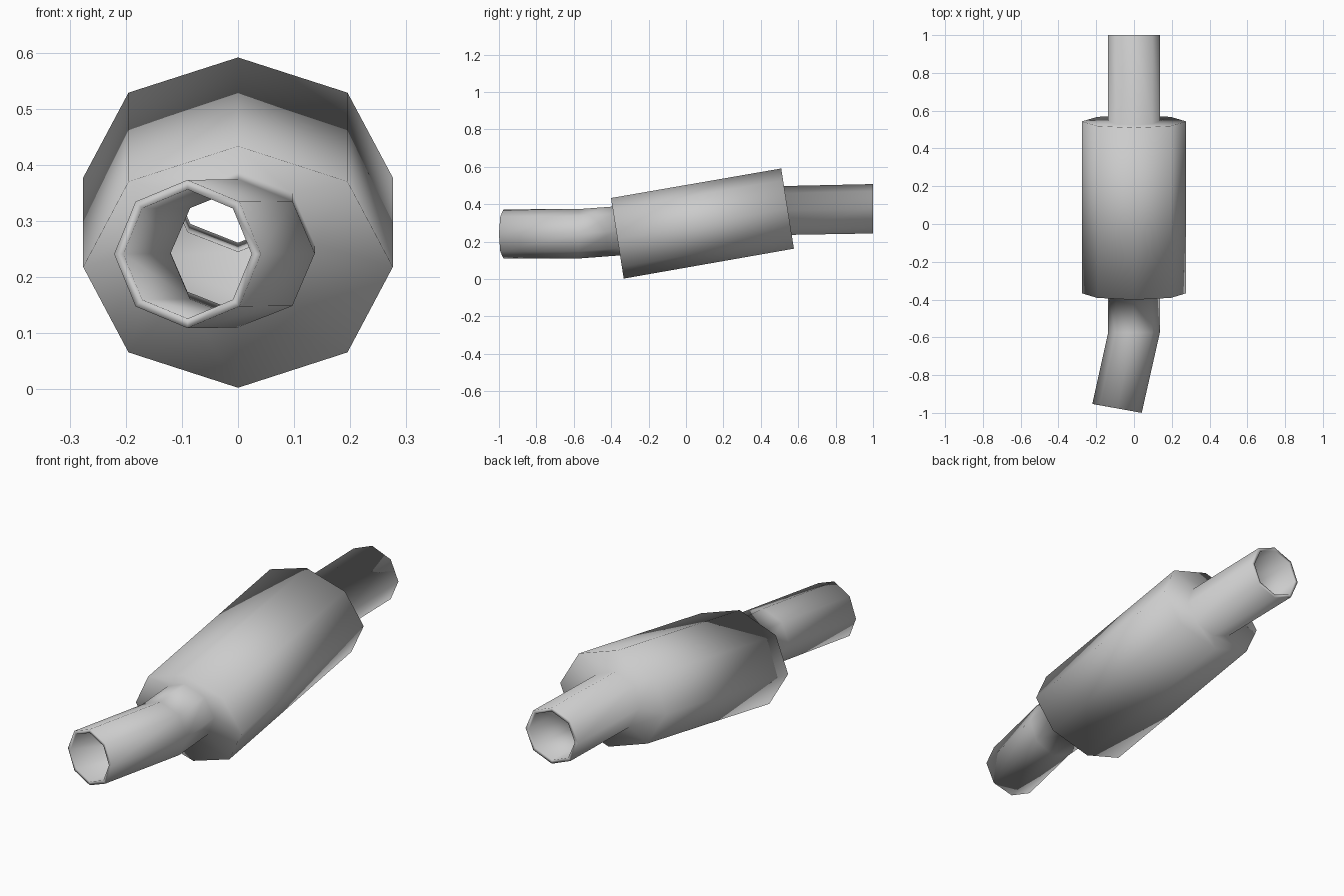
import bpy
import bmesh
from math import sin, cos, pi, radians
from mathutils import Vector, Euler

if "Cube" in bpy.data.objects:
    bpy.data.objects.remove(bpy.data.objects["Cube"])

SIDES = 8

# Rings along the pipe: centre, x radius, z radius, pitch and yaw in degrees
rings = [
    ((-0.090, -0.976, 0.241), 0.133, 0.132, 0, -10.4),   # front mouth
    ((0, -0.575, 0.242), 0.137, 0.132, 0, 0),            # bend
    ((0, -0.373, 0.257), 0.137, 0.132, 9, 0),            # front neck
    ((0, -0.367, 0.218), 0.276, 0.218, 9, 0),            # drum front
    ((0, 0.543, 0.377), 0.276, 0.217, 9, 0),             # drum back
    ((0, 0.544, 0.367), 0.137, 0.132, 9, 0),             # back neck
    ((0, 1.000, 0.376), 0.137, 0.132, 0, 0),             # back mouth
]

bm = bmesh.new()


def add_ring(centre, rx, rz, pitch, yaw):
    turn = Euler((radians(pitch), 0, radians(yaw))).to_matrix()
    angles = [2 * pi * i / SIDES for i in range(SIDES)]
    return [bm.verts.new(Vector(centre) + turn @ Vector((rx * cos(a), 0, rz * sin(a))))
            for a in angles]


# Outer skin
loops = [add_ring(*r) for r in rings]
for a, b in zip(loops, loops[1:]):
    for i in range(SIDES):
        j = (i + 1) % SIDES
        bm.faces.new((a[i], a[j], b[j], b[i])).smooth = True
bmesh.ops.recalc_face_normals(bm, faces=bm.faces)

# Make sure the skin faces outwards
probe = max(bm.faces, key=lambda f: f.calc_center_median().z)
probe.normal_update()
if probe.normal.z < 0:
    bmesh.ops.reverse_faces(bm, faces=bm.faces)

mesh = bpy.data.meshes.new("exhaust_silencer")
bm.to_mesh(mesh)
bm.free()
silencer = bpy.data.objects.new("exhaust_silencer", mesh)
bpy.context.collection.objects.link(silencer)

# Wall thickness, inwards
wall = silencer.modifiers.new("wall", 'SOLIDIFY')
wall.thickness = 0.017
wall.offset = -1
